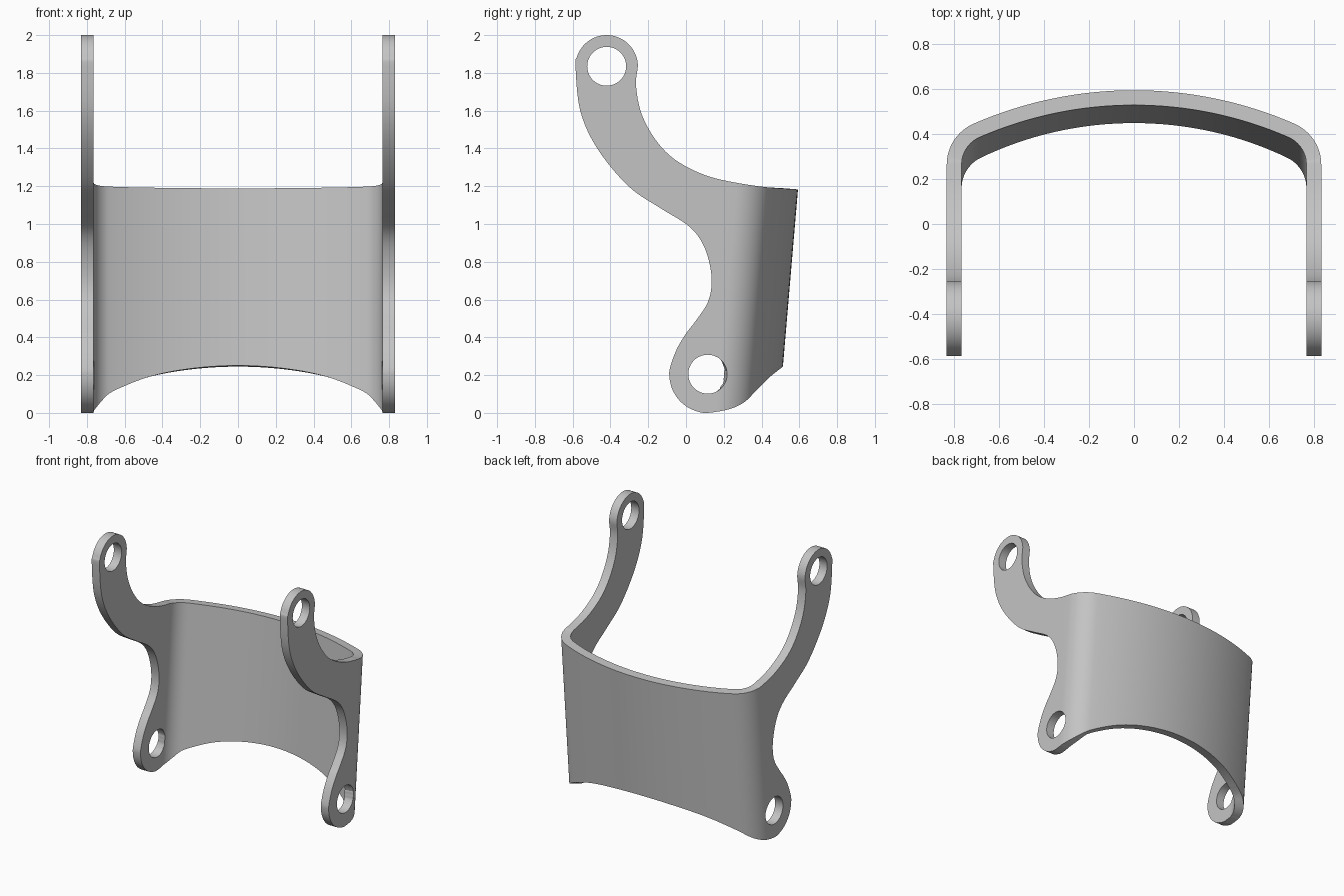
import bpy, bmesh
from math import sin, cos, asin, pi, radians
from mathutils import Vector

cube = bpy.data.objects.get("Cube")
if cube:
    bpy.data.objects.remove(cube)

LEAN, TOP, BACK = 0.085, 1.185, 0.593      # backward lean, its pivot height, rear limit
HALF, THICK = 0.83, 0.066                  # half width, sheet thickness
R_BACK, R_CORNER = 1.77, 0.20              # plan radii of back and corners


def circle(cy, cz, r, a0, a1, n):
    return [(cy + r * cos(radians(a0 + (a1 - a0) * i / n)),
             cz + r * sin(radians(a0 + (a1 - a0) * i / n))) for i in range(n + 1)]


def smooth_path(pts, n=5):
    """Catmull-Rom curve through the points."""
    p = [Vector(q) for q in pts]
    p = [2 * p[0] - p[1]] + p + [2 * p[-1] - p[-2]]
    out = []
    for a, b, c, d in zip(p, p[1:], p[2:], p[3:]):
        for i in range(n):
            t = i / n
            out.append(0.5 * (2 * b + (c - a) * t + (2 * a - 5 * b + 4 * c - d) * t ** 2
                              + (3 * b - a - 3 * c + d) * t ** 3))
    return out + [p[-2]]


# Half plan of the bent sheet: back arc, then rounded corner, as (x, y)
end = asin((HALF - R_CORNER) / (R_BACK - R_CORNER))
corner_y = BACK - R_BACK + (R_BACK - R_CORNER) * cos(end)
plan = [(R_BACK * sin(end * i / 16), BACK - R_BACK + R_BACK * cos(end * i / 16))
        for i in range(17)]
plan += [(HALF - R_CORNER + R_CORNER * cos(a), corner_y + R_CORNER * sin(a))
         for a in [(pi / 2 - end) * (1 - i / 12) for i in range(1, 13)]]


def plan_x(y):
    for (xa, ya), (xb, yb) in zip(plan, plan[1:]):
        if y >= yb - 1e-6:
            return xa + (xb - xa) * min(1, max(0, (ya - y) / (ya - yb)))
    return HALF


# Side outline: top edge, upper arm, lower lug, bottom edge, as (y, z)
top_edge = [(BACK, 1.183), (.444, 1.193), (.285, 1.215), (.127, 1.25), (-.01, 1.31),
            (-.11, 1.385), (-.19, 1.49), (-.243, 1.607), (-.265, 1.74)]
arm_end = circle(-.42, 1.835, .165, 0, 180, 10)
front_edge = [(-.56, 1.6), (-.47, 1.4), (-.305, 1.2), (-.137, 1.085), (0, 1.0),
              (.075, .92), (.12, .81), (.136, .69), (.115, .585), (.05, .485),
              (0, .42), (-.05, .335)]
lug_end = circle(.115, .203, .203, 170, 270, 7)
bottom_edge = [(.23, .02), (.31, .058), (.375, .122), (.444, .19), (.513, .245)]
outline = smooth_path(top_edge + arm_end + front_edge + lug_end + bottom_edge)
holes = [circle(y, z, .103, 0, 350, 35) for y, z in ((-.42, 1.835), (.115, .205))]

# Flat half plate with its two holes, with the lean taken out
bm = bmesh.new()
for loop in [outline] + holes:
    verts = [bm.verts.new((0, y + LEAN * (TOP - z), z)) for y, z in loop]
    if loop is outline:
        verts[0].co.y = verts[-1].co.y = BACK
    for a, b in zip(verts, verts[1:] + verts[:1]):
        bm.edges.new((a, b))
bmesh.ops.triangle_fill(bm, edges=bm.edges[:], use_beauty=True, normal=(1, 0, 0))
bm.normal_update()
bmesh.ops.reverse_faces(bm, faces=[f for f in bm.faces if f.normal.x < 0])

# Cut along the bend lines, then wrap the plate onto the plan and lean it back
for x, y in plan[1:]:
    bmesh.ops.bisect_plane(bm, geom=bm.verts[:] + bm.edges[:] + bm.faces[:], dist=1e-6,
                           plane_co=(0, y, 0), plane_no=(0, 1, 0))
for v in bm.verts:
    y = v.co.y
    v.co = (plan_x(y), y + LEAN * (v.co.z - TOP), v.co.z)
mesh = bpy.data.meshes.new("bracket")
bm.to_mesh(mesh)
bm.free()

bracket = bpy.data.objects.new("bracket", mesh)
bpy.context.collection.objects.link(bracket)

# Plain grey material
grey = bpy.data.materials.new("grey")
grey.use_nodes = True
grey.diffuse_color = (.55, .55, .55, 1)
grey.node_tree.nodes["Principled BSDF"].inputs["Base Color"].default_value = (.55, .55, .55, 1)
mesh.materials.append(grey)

# Mirror to the other side and thicken inward
mirror = bracket.modifiers.new("mirror", 'MIRROR')
mirror.use_clip = True
mirror.merge_threshold = 0.0005
solid = bracket.modifiers.new("thickness", 'SOLIDIFY')
solid.thickness = THICK
solid.offset = -1
solid.use_even_offset = True

bpy.ops.object.select_all(action='DESELECT')
bracket.select_set(True)
bpy.context.view_layer.objects.active = bracket
for name in ("mirror", "thickness"):
    bpy.ops.object.modifier_apply(modifier=name)
bpy.ops.object.shade_smooth_by_angle(angle=radians(35))
